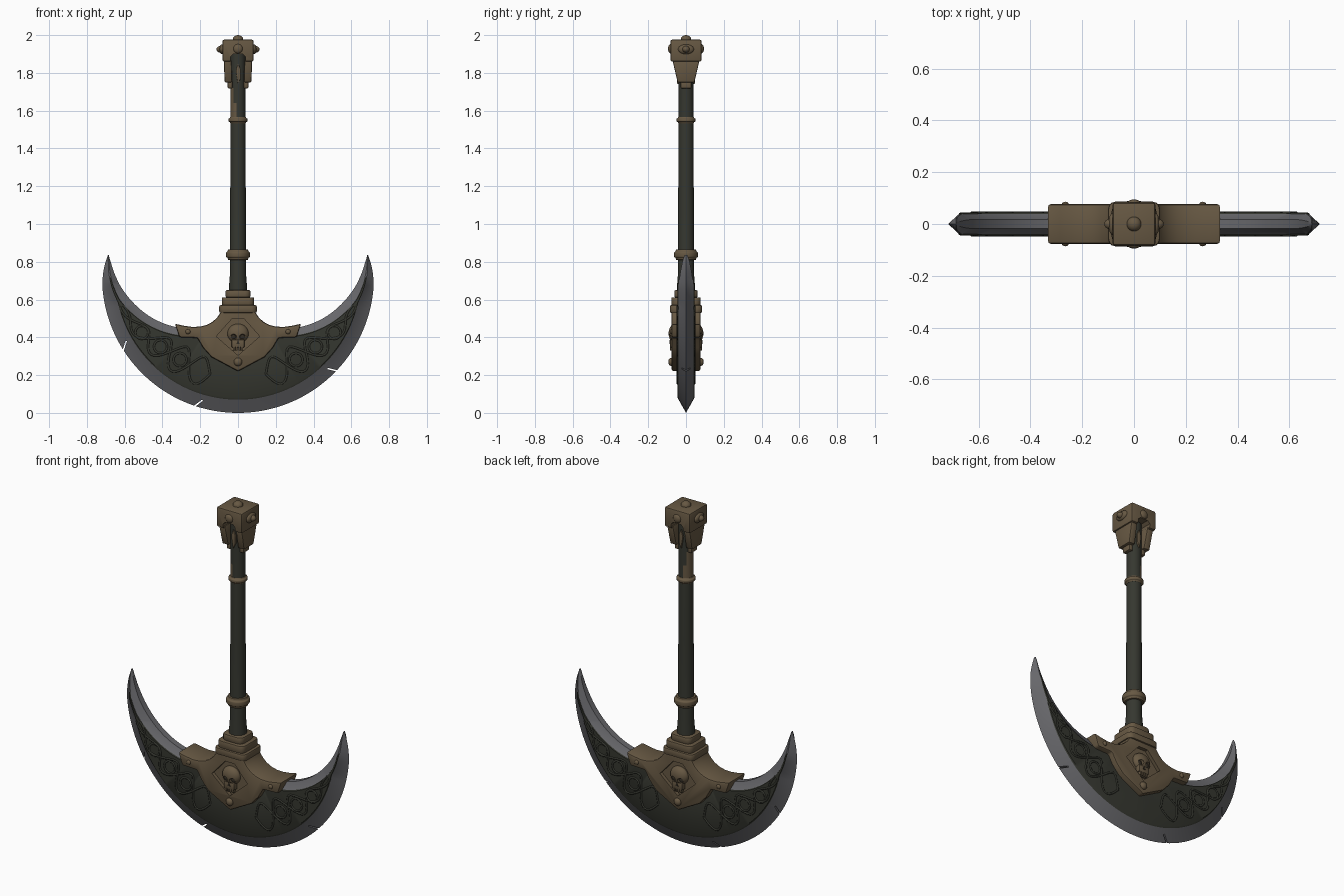
import bpy, bmesh, math
from mathutils import Matrix, Vector

if "Cube" in bpy.data.objects:
    bpy.data.objects.remove(bpy.data.objects["Cube"])


def material(name, rgb):
    m = bpy.data.materials.new(name)
    m.diffuse_color = (*rgb, 1)
    m.use_nodes = True
    m.node_tree.nodes["Principled BSDF"].inputs["Base Color"].default_value = m.diffuse_color
    return m


BRONZE = material("aged bronze", (0.135, 0.098, 0.056))
DARK = material("dark iron", (0.036, 0.038, 0.029))
STEEL = material("worn steel", (0.135, 0.135, 0.145))
SHADOW = material("dark bronze", (0.03, 0.024, 0.016))


def finish(name, bm, mats, bevel=0, cutters=(), segments=2):
    """Turn a bmesh into a smooth-by-angle object with bevel and cuts applied."""
    bmesh.ops.recalc_face_normals(bm, faces=bm.faces)
    me = bpy.data.meshes.new(name)
    bm.to_mesh(me)
    bm.free()
    ob = bpy.data.objects.new(name, me)
    bpy.context.collection.objects.link(ob)
    for m in mats:
        me.materials.append(m)
    bpy.ops.object.select_all(action='DESELECT')
    ob.select_set(True)
    bpy.context.view_layer.objects.active = ob
    if bevel:
        b = ob.modifiers.new("bevel", 'BEVEL')
        b.width, b.segments, b.limit_method = bevel, segments, 'ANGLE'
        b.angle_limit = math.radians(35)
        bpy.ops.object.modifier_apply(modifier="bevel")
    for c in cutters:
        d = ob.modifiers.new("cut", 'BOOLEAN')
        d.object, d.operation, d.solver = c, 'DIFFERENCE', 'EXACT'
        bpy.ops.object.modifier_apply(modifier="cut")
        bpy.data.objects.remove(c)
    bpy.ops.object.shade_smooth_by_angle(angle=math.radians(35))
    return ob


def prism(bm, pts, y0, y1):
    """Extrude an x-z outline along y."""
    a = [bm.verts.new((x, y0, z)) for x, z in pts]
    b = [bm.verts.new((x, y1, z)) for x, z in pts]
    bm.faces.new(a)
    bm.faces.new(b[::-1])
    for i in range(len(a)):
        j = (i + 1) % len(a)
        bm.faces.new((a[i], a[j], b[j], b[i]))


def box(bm, centre, half, rot=None):
    m = Matrix.Translation(centre) @ (rot or Matrix()) @ Matrix.Diagonal((*[2 * h for h in half], 1))
    bmesh.ops.create_cube(bm, size=1, matrix=m)


def ball(bm, centre, radii, u=20, v=12):
    m = Matrix.Translation(centre) @ Matrix.Diagonal((*radii, 1))
    bmesh.ops.create_uvsphere(bm, u_segments=u, v_segments=v, radius=1, matrix=m)


def lathe(bm, profile, n=28):
    """Revolve (radius, z) points around z, capped at both ends."""
    rings = [[bm.verts.new((r * math.cos(2 * math.pi * i / n), r * math.sin(2 * math.pi * i / n), z))
              for i in range(n)] for r, z in profile]
    for a, b in zip(rings, rings[1:]):
        for i in range(n):
            j = (i + 1) % n
            bm.faces.new((a[i], a[j], b[j], b[i]))
    bm.faces.new(rings[0][::-1])
    bm.faces.new(rings[-1])


# ---- crescent blade: cross-sections swept around a centre at z = 0.72
WIDTHS = [(0, .45), (30, .41), (40, .365), (51.5, .295), (65.7, .209), (78, .138), (90, .07), (96, .032), (99.6, .004)]


def width(a):
    a = min(abs(a), 99.6)
    for (a0, w0), (a1, w1) in zip(WIDTHS, WIDTHS[1:]):
        if a <= a1:
            return w0 + (w1 - w0) * (a - a0) / (a1 - a0)


def outer(a):
    return .72 - .022 * max(0, (abs(a) - 83) / 16.6) ** 2


def polar(a, r, y):
    t = math.radians(a)
    return Vector((r * math.sin(t), y, .72 - r * math.cos(t)))


def panel(a):
    w, R = width(a), outer(a)
    return R - min(.07, .5 * w), R - w + min(.05, .38 * w)


def section(a):
    R, w = outer(a), width(a)
    po, pi = panel(a)
    t = .039 * min(1, w / .09) ** .6
    up = .005 if abs(a) < 89 else 0
    half = [(po, t), (po - .02 * w, t + up), (pi + .02 * w, t + up), (pi, t), (R - w, t * .45)]
    return [(R, 0)] + [(r, -y) for r, y in half] + [(r, y) for r, y in half[::-1]]


bm = bmesh.new()
angles = [-99.6 + 199.2 * i / 120 for i in range(121)]
rows = [[bm.verts.new(polar(a, r, y)) for r, y in section(a)] for a in angles]
for k, (p, q) in enumerate(zip(rows, rows[1:])):
    for i in range(11):
        j = (i + 1) % 11
        f = bm.faces.new((p[i], p[j], q[j], q[i]))
        if i in (2, 3, 1, 7, 8, 9) and abs(angles[k] + .8) < 89:
            f.material_index = 1
bm.faces.new(rows[0])
bm.faces.new(rows[-1][::-1])
# battle nicks in the cutting edge
nicks = []
for a, tilt in ((-18, 35), (46, -30), (-58, -40)):
    c = bmesh.new()
    box(c, polar(a, .712, 0), (.004, .1, .04), Matrix.Rotation(math.radians(-a + tilt), 4, 'Y'))
    nicks.append(finish("nick_cutter", c, [STEEL]))
finish("crescent_blade", bm, [STEEL, DARK], cutters=nicks)

# ---- interlaced relief on both blade faces
cu = bpy.data.curves.new("blade_knotwork", 'CURVE')
cu.dimensions, cu.bevel_depth, cu.bevel_resolution = '3D', .006, 1
for sx in (-1, 1):
    for y in (-.043, .043):
        for phase in (0, math.pi):
            pts = []
            for i in range(61):
                a = 16 + i
                po, pi = panel(a)
                lo = max(pi, .42)
                f = .5 + .33 * math.sin(phase + i * .24)
                pts.append(polar(sx * a, lo + (po - lo) * f, y))
            sp = cu.splines.new('POLY')
            sp.points.add(len(pts) - 1)
            for p, v in zip(sp.points, pts):
                p.co = (*v, 1)
        for a in (35, 48, 60):
            po, pi = panel(a)
            c = polar(sx * a, (po + max(pi, .42)) / 2, y)
            sp = cu.splines.new('POLY')
            sp.points.add(15)
            sp.use_cyclic_u = True
            for i, p in enumerate(sp.points):
                t = math.tau * i / 16
                p.co = (c.x + .035 * math.cos(t), y, c.z + .035 * math.sin(t), 1)
cu.materials.append(DARK)
bpy.context.collection.objects.link(bpy.data.objects.new("blade_knotwork", cu))

# ---- bronze socket clamping the blade, with a diamond niche on each face
half = [(.085, .57), (.09, .535), (.11, .505), (.135, .482), (.165, .466), (.2, .457), (.24, .455), (.285, .461),
        (.335, .472), (.31, .40), (.215, .397), (.185, .345), (.14, .295)]
bm = bmesh.new()
prism(bm, half + [(0, .22)] + [(-x, z) for x, z in half[::-1]], -.077, .077)
niches = []
for s in (-1, 1):
    c = bmesh.new()
    prism(c, [(-.03, .5), (.03, .5), (.115, .405), (0, .305), (-.115, .405)], s * .057, s * .12)
    niches.append(finish("niche_cutter", c, [BRONZE]))
finish("blade_socket", bm, [BRONZE], bevel=.01, cutters=niches)

# ---- skull emblem in each niche
for s, side in ((-1, "front"), (1, "back")):
    sockets = []
    for x in (-.024, .024):
        c = bmesh.new()
        ball(c, (x, s * .09, .402), (.017, .02, .015))
        sockets.append(finish("eye_cutter", c, [BRONZE]))
    bm = bmesh.new()
    ball(bm, (0, s * .058, .42), (.056, .034, .052), 24, 16)
    finish(side + "_skull", bm, [BRONZE], cutters=sockets)
    bm = bmesh.new()
    box(bm, (0, s * .066, .367), (.034, .018, .02))
    for x in (-.021, -.007, .007, .021):
        box(bm, (x, s * .07, .342), (.0055, .014, .013))
    finish(side + "_jaw", bm, [BRONZE], bevel=.004)
    bm = bmesh.new()
    for x in (-.024, .024):
        ball(bm, (x, s * .076, .402), (.015, .006, .013))
    prism(bm, [(-.009, .366), (.009, .366), (0, .386)], s * .08, s * .0865)
    finish(side + "_skull_hollows", bm, [SHADOW])

# ---- rivets on the socket
bm = bmesh.new()
for y in (-.077, .077):
    ball(bm, (0, y, .27), (.022, .017, .022))
    for x in (-.265, .265):
        ball(bm, (x, y, .43), (.013, .009, .013))
    for x in (-.07, .07):
        ball(bm, (x, y, .545), (.012, .009, .012))
finish("socket_rivets", bm, [BRONZE])

# ---- stepped neck between socket and shaft
for name, z, h, x, y in (("neck_base", .55, .02, .1, .086), ("neck_middle", .59, .022, .086, .078),
                         ("neck_top", .63, .02, .066, .062)):
    bm = bmesh.new()
    box(bm, (0, 0, z), (x, y, h))
    bmesh.ops.bevel(bm, geom=[e for e in bm.edges if abs(e.verts[0].co.z - e.verts[1].co.z) > .01],
                    offset=.028, segments=3, affect='EDGES', profile=.5)
    finish(name, bm, [BRONZE], bevel=.008)

# ---- shaft, with a bronze inlay near the top
bm = bmesh.new()
lathe(bm, [(.049, .55), (.047, .68), (.043, .73), (.041, 1.2), (.04, 1.56), (.039, 1.64), (.039, 1.72), (.039, 1.93)])
bm.normal_update()
for f in bm.faces:
    c = f.calc_center_median()
    if (1.56 < c.z < 1.64 and c.x < -.005) or (1.64 < c.z < 1.72 and c.x < -.027):
        f.material_index = 1
finish("shaft", bm, [DARK, BRONZE])

for name, z, r, h in (("lower_ring", .838, .063, .028), ("upper_ring", 1.55, .051, .018)):
    bm = bmesh.new()
    lathe(bm, [(.038, z - h), (r - .01, z - h), (r - .008, z - h * .6), (r, z - h * .45), (r, z + h * .45),
               (r - .008, z + h * .6), (r - .01, z + h), (.038, z + h)])
    finish(name, bm, [BRONZE], bevel=.003)

# ---- pommel block with an arched opening front and back
bm = bmesh.new()
box(bm, (0, 0, 1.918), (.083, .083, .058))
c = bmesh.new()
prism(c, [(-.04, 1.8), (.04, 1.8), (.04, 1.885), (.025, 1.9), (-.025, 1.9), (-.04, 1.885)], -.2, .2)
finish("pommel_block", bm, [BRONZE], bevel=.01, cutters=[finish("arch_cutter", c, [BRONZE])])

# ---- tapered cheeks and straps holding the pommel to the shaft
for s, side in ((-1, "left"), (1, "right")):
    bm = bmesh.new()
    box(bm, (s * .055, 0, 1.81), (.02, .072, .06))
    for v in bm.verts:
        if v.co.z < 1.8:
            v.co.y *= .62
            v.co.x -= s * .004
    box(bm, (s * .042, 0, 1.738), (.013, .028, .02))
    finish(side + "_pommel_cheek", bm, [BRONZE], bevel=.006)

# ---- slim tongues on the shaft inside the opening
bm = bmesh.new()
for y in (-.04, .04):
    prism(bm, [(0, 1.74), (.014, 1.77), (.014, 1.82), (0, 1.85), (-.012, 1.81)], y - .007, y + .007)
finish("pommel_tongues", bm, [BRONZE], bevel=.002)

# ---- studs on the pommel
bm = bmesh.new()
for s in (-1, 1):
    ball(bm, (s * .083, 0, 1.925), (.016, .042, .026))
    ball(bm, (s * .09, 0, 1.925), (.025, .02, .018))
    ball(bm, (0, s * .08, 1.928), (.025, .015, .025))
ball(bm, (0, 0, 1.976), (.028, .028, .024))
finish("pommel_studs", bm, [BRONZE])
